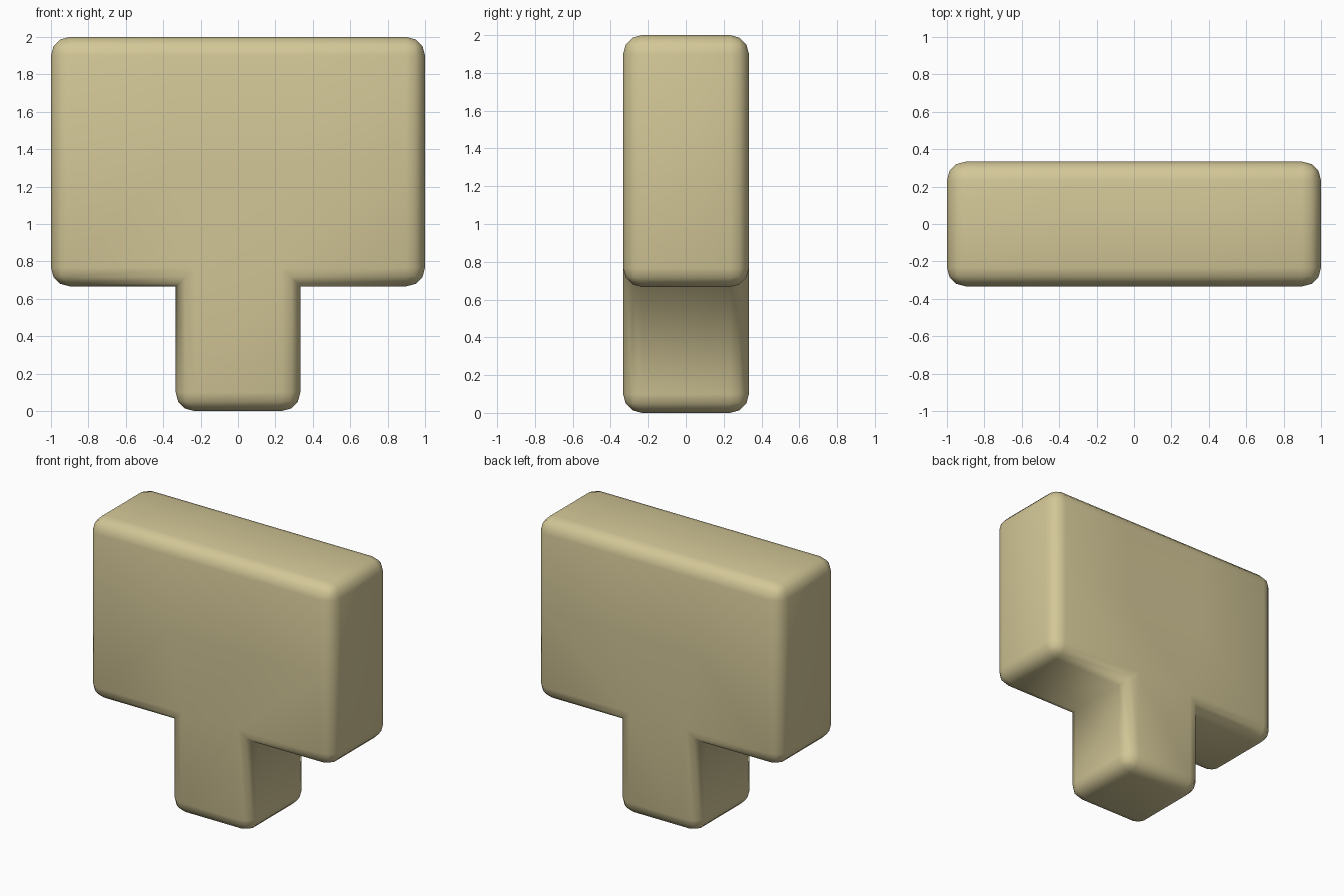
import bpy, bmesh

if "Cube" in bpy.data.objects:
    bpy.data.objects.remove(bpy.data.objects["Cube"])

T = 2 / 3    # cell size
H = T / 2    # half thickness

# T-shaped profile made of square cells (column, row)
cells = [(0, 0)] + [(c, r) for r in (1, 2) for c in (-1, 0, 1)]
bm = bmesh.new()
for c, r in cells:
    x, z = c * T, r * T
    bm.faces.new([bm.verts.new((x + dx, -H, z + dz))
                  for dx, dz in ((-H, 0), (H, 0), (H, T), (-H, T))])
bmesh.ops.remove_doubles(bm, verts=bm.verts, dist=1e-4)

# Thicken the profile, keeping the front faces
ext = bmesh.ops.extrude_face_region(bm, geom=bm.faces[:], use_keep_orig=True)
bmesh.ops.translate(bm, vec=(0, 2 * H, 0),
                    verts=[g for g in ext["geom"] if isinstance(g, bmesh.types.BMVert)])
bmesh.ops.recalc_face_normals(bm, faces=bm.faces)

# Round outer edges only; inner corners stay sharp
outer = [e for e in bm.edges if len(e.link_faces) == 2
         and e.calc_face_angle_signed() > 0.5]
bmesh.ops.bevel(bm, geom=outer, offset=0.1, offset_type='OFFSET', segments=3,
                profile=0.5, affect='EDGES', clamp_overlap=True)
bmesh.ops.recalc_face_normals(bm, faces=bm.faces)

me = bpy.data.meshes.new("t_block")
bm.to_mesh(me)
bm.free()
me.shade_smooth()

# Sand colour
mat = bpy.data.materials.new("sand")
mat.diffuse_color = (0.65, 0.57, 0.31, 1)
mat.use_nodes = True
mat.node_tree.nodes["Principled BSDF"].inputs["Base Color"].default_value = mat.diffuse_color
me.materials.append(mat)
obj = bpy.data.objects.new("t_block", me)
bpy.context.collection.objects.link(obj)
